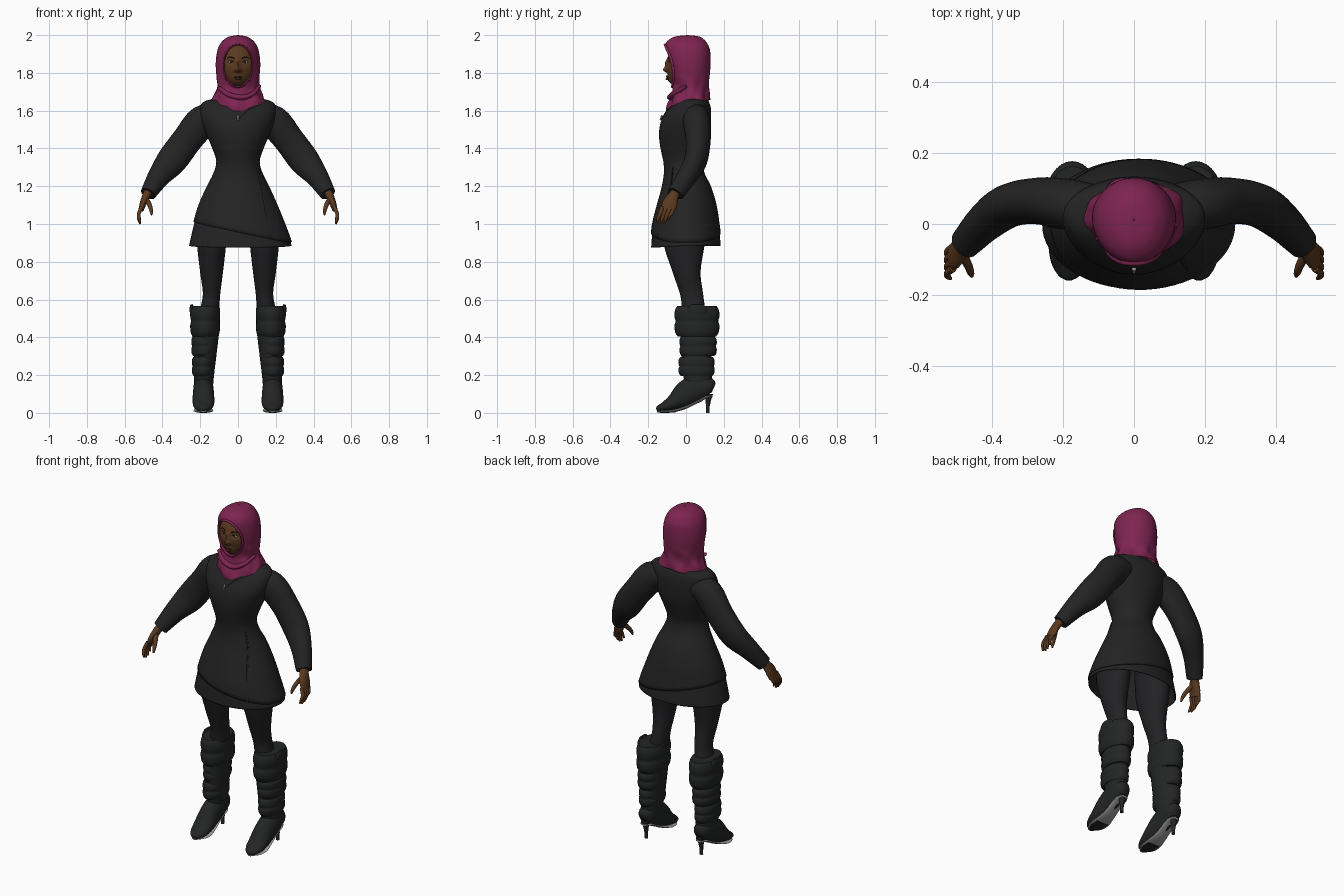
import bpy, bmesh
from math import sin, cos, asin, pi, sqrt, exp, radians
from mathutils import Vector

if "Cube" in bpy.data.objects:
    bpy.data.objects.remove(bpy.data.objects["Cube"])


def material(name, r, g, b):
    m = bpy.data.materials.new(name)
    m.use_nodes = True
    m.diffuse_color = (r, g, b, 1)
    bsdf = m.node_tree.nodes["Principled BSDF"]
    bsdf.inputs["Base Color"].default_value = (r, g, b, 1)
    bsdf.inputs["Roughness"].default_value = 0.8
    return m


COAT = material("charcoal coat", .017, .017, .017)
TIGHTS = material("black tights", .016, .016, .018)
LEATHER = material("black leather", .017, .018, .018)
SCARF = material("magenta scarf", .21, .018, .083)
SKIN = material("brown skin", .105, .042, .014)
LIP = material("dark lips", .07, .022, .012)
WHITE = material("eye white", .4, .36, .3)
DARK = material("dark brown", .012, .008, .006)
SOLE = material("grey sole", .33, .32, .32)


def finish(name, bm, mat, mirror=False, thick=0):
    bmesh.ops.remove_doubles(bm, verts=bm.verts, dist=.0002)
    bmesh.ops.recalc_face_normals(bm, faces=bm.faces)
    me = bpy.data.meshes.new(name)
    bm.to_mesh(me)
    bm.free()
    me.materials.append(mat)
    ob = bpy.data.objects.new(name, me)
    bpy.context.collection.objects.link(ob)
    bpy.ops.object.select_all(action='DESELECT')
    ob.select_set(True)
    bpy.context.view_layer.objects.active = ob
    bpy.ops.object.shade_smooth_by_angle(angle=radians(50))
    if thick:
        sol = ob.modifiers.new("thickness", 'SOLIDIFY')
        sol.thickness = thick
    if mirror:
        ob.modifiers.new("mirror", 'MIRROR')
    return ob


def interp(rows, k):
    """Smooth curve through rows whose first entry is an ascending key."""
    k = min(max(k, rows[0][0]), rows[-1][0])
    i = 0
    while i < len(rows) - 2 and k > rows[i + 1][0]:
        i += 1
    def slope(n, c):
        a, b = rows[max(n - 1, 0)], rows[min(n + 1, len(rows) - 1)]
        return (b[c] - a[c]) / (b[0] - a[0])
    p, q = rows[i], rows[i + 1]
    h = q[0] - p[0]
    t = (k - p[0]) / h
    return [(2*t**3 - 3*t*t + 1) * p[c] + (3*t*t - 2*t**3) * q[c]
            + h * ((t**3 - 2*t*t + t) * slope(i, c) + (t**3 - t*t) * slope(i + 1, c))
            for c in range(1, len(p))]


def stitch(bm, grid):
    for r0, r1 in zip(grid, grid[1:]):
        for j in range(len(r0) - 1):
            bm.faces.new((r0[j], r0[j + 1], r1[j + 1], r1[j]))


def tube(name, pts, mat, ref=(1, 0, 0), mirror=True, sides=20, steps=4):
    """Sweep an ellipse along points (x, y, z, radius along ref, other radius)."""
    rows = [(i, *p) for i, p in enumerate(pts)]
    rings = [interp(rows, i / steps) for i in range((len(pts) - 1) * steps + 1)]
    bm, grid = bmesh.new(), []
    for i, r in enumerate(rings):
        a, b = rings[max(i - 1, 0)], rings[min(i + 1, len(rings) - 1)]
        tan = (Vector(b[:3]) - Vector(a[:3])).normalized()
        u = Vector(ref)
        u = (u - tan * u.dot(tan)).normalized()
        v = tan.cross(u)
        ring = [bm.verts.new(Vector(r[:3]) + u * r[3] * cos(2*pi*j/sides)
                             + v * r[4] * sin(2*pi*j/sides)) for j in range(sides)]
        grid.append(ring + ring[:1])
    stitch(bm, grid)
    bm.faces.new(grid[0][:-1])
    bm.faces.new(grid[-1][:-1])
    return finish(name, bm, mat, mirror)


def surf(rows, a, z, grow=0):
    """Point on a body profile; rows are (z, centre x, front y, back y, half width)."""
    cx, yf, yb, rx = interp(rows, z)
    return Vector((cx + (rx + grow) * sin(a),
                   (yf + yb) / 2 - ((yb - yf) / 2 + grow) * cos(a), z))


def shell(name, rows, top, hem, mat, gap=lambda z: 0, grow=lambda a, z: 0, nr=48, nc=64):
    bm, grid = bmesh.new(), []
    for i in range(nr + 1):
        row = []
        for j in range(nc + 1):
            a = 2 * pi * j / nc
            z = top + (hem(a) - top) * (i / nr) ** 1.4
            g = gap(z)
            a = g + (2 * pi - 2 * g) * j / nc
            row.append(bm.verts.new(surf(rows, a, z, grow(a, z))))
        grid.append(row)
    stitch(bm, grid)
    return finish(name, bm, mat, thick=.006)


# Coat: fitted bodice, flared skirt with slanted wrap hem over a lower layer
body = [(.86, .012, -.192, .192, .282), (.9, .012, -.19, .19, .275), (1, .006, -.18, .178, .245),
        (1.1, 0, -.155, .162, .21), (1.2, 0, -.128, .132, .165), (1.27, 0, -.117, .098, .13),
        (1.33, 0, -.12, .088, .115), (1.4, 0, -.135, .105, .136), (1.48, 0, -.143, .128, .17),
        (1.55, 0, -.13, .133, .195), (1.61, 0, -.095, .132, .2), (1.645, 0, -.06, .122, .185),
        (1.665, 0, -.03, .105, .12), (1.675, 0, .03, .06, .02)]
shell("coat", body, 1.675, lambda a: max(.905, .955 - .055 * sin(a)), COAT)
shell("coat_lower_layer", body, 1.15, lambda a: .885 - .01 * max(0, cos(a)), COAT,
      grow=lambda a, z: -.007)


def seam(name, pts):
    path = []
    for x, z in pts:
        cx, rx = interp(body, z)[0], interp(body, z)[3]
        path.append((*surf(body, asin((x - cx) / rx), z), .005, .004))
    tube(name, path, COAT, mirror=False, sides=8)


seam("wrap_edge", [(.1, 1.3), (.125, 1.2), (.145, 1.08), (.17, .925)])
seam("lapel_edge", [(0, 1.555), (.045, 1.6), (.1, 1.63)])
tube("zip_pull", [(0, -.127, 1.575, .006, .005), (0, -.136, 1.55, .004, .004)], SOLE, mirror=False)

# Sleeves
tube("sleeve", [(.1, .05, 1.57, .06, .06), (.185, .055, 1.545, .072, .085), (.268, .065, 1.447, .066, .08),
                (.35, .052, 1.337, .06, .08), (.418, .005, 1.252, .053, .06),
                (.476, -.055, 1.16, .045, .042)], COAT, ref=(0, 1, 0), sides=28)

# Hands
Y = (0, 1, 0)
tube("palm", [(.468, -.045, 1.18, .026, .024), (.485, -.066, 1.15, .028, .022),
              (.502, -.085, 1.11, .04, .018), (.513, -.095, 1.075, .036, .014)], SKIN, ref=Y)
for n, finger in enumerate(("index", "middle", "ring", "little")):
    y, drop = -.125 + .02 * n, (.008, 0, .004, .02)[n]
    tube(finger + "_finger", [(.51, y, 1.09, .011, .011), (.525, y - .012, 1.055, .01, .01),
                              (.525, y - .022, 1.025 + drop, .009, .009),
                              (.517, y - .028, 1.0 + drop, .005, .005)], SKIN, ref=Y, sides=10)
tube("thumb", [(.488, -.08, 1.135, .016, .014), (.468, -.115, 1.1, .013, .012),
               (.46, -.137, 1.072, .01, .01), (.457, -.147, 1.048, .005, .005)], SKIN, ref=Y, sides=12)

# Legs
tube("leg", [(.125, -.01, 1.06, .08, .1), (.138, -.008, .95, .08, .11), (.14, -.008, .88, .076, .106),
             (.14, .006, .74, .06, .072), (.14, .03, .63, .046, .06), (.15, .04, .54, .05, .062),
             (.16, .05, .45, .05, .06)], TIGHTS, sides=28)

# Boots: shaft, three puffed bands, foot, sole and stiletto heel
tube("boot_shaft", [(.168, .05, .555, .073, .088), (.168, .053, .45, .07, .085), (.174, .055, .3, .059, .08),
                    (.18, .062, .2, .053, .076), (.182, .066, .12, .048, .068)], LEATHER, sides=28)
for part, x, y, lo, hi, rx, ry in (("upper", .174, .058, .405, .565, .079, .119),
                                   ("middle", .181, .064, .3, .405, .066, .099),
                                   ("lower", .184, .056, .195, .297, .06, .096)):
    h = hi - lo
    prof = ((0, .86), (.14, .97), (.36, 1), (.5, .95), (.66, 1), (.86, .98), (1, .88))
    tube("boot_band_" + part, [(x, y, lo + h * t, rx * s, ry * s) for t, s in prof],
         LEATHER, sides=32, steps=3)
tube("boot_side_flap", [(.236, .06, .5, .014, .05), (.243, .06, .55, .014, .05),
                        (.246, .06, .575, .006, .03)], LEATHER)
tube("boot_foot", [(.183, .146, .13, .02, .024), (.183, .125, .137, .043, .05), (.183, .07, .135, .052, .072),
                   (.183, 0, .1, .056, .07), (.183, -.06, .058, .058, .046), (.183, -.11, .034, .05, .028),
                   (.183, -.145, .022, .03, .017), (.183, -.157, .018, .01, .008)], LEATHER, sides=24)
tube("boot_sole", [(.183, .14, .088, .02, .006), (.183, .11, .085, .036, .008), (.183, .06, .06, .036, .008),
                   (.183, 0, .03, .042, .008), (.183, -.06, .012, .052, .007),
                   (.183, -.11, .008, .046, .006), (.183, -.153, .009, .014, .006)], SOLE)
tube("toe_pad", [(.183, -.05, .01, .04, .006), (.183, -.1, .005, .04, .005),
                 (.183, -.145, .006, .014, .005)], LEATHER)
tube("boot_heel", [(.183, .118, .1, .028, .026), (.183, .118, .07, .016, .016),
                   (.183, .115, .03, .01, .01), (.183, .115, 0, .01, .01)], LEATHER, sides=14)

# Head: an ellipsoid with modelled nose, lips, chin and eye sockets
BUMPS = [(0, 1.85, .01, .028, .012), (0, 1.815, .015, .014, .022), (0, 1.75, .03, .02, .022),
         (0, 1.775, .024, .013, .014), (.038, 1.857, .018, .012, -.008), (-.038, 1.857, .018, .012, -.008)]


def bump(x, z):
    return sum(k * exp(-((x - bx) / sx) ** 2 - ((z - bz) / sz) ** 2) for bx, bz, sx, sz, k in BUMPS)


def face_y(x, z):
    return -.1 * sqrt(max(0, 1 - (x / .1) ** 2 - ((z - 1.84) / .125) ** 2)) - bump(x, z)


bm = bmesh.new()
bmesh.ops.create_uvsphere(bm, u_segments=80, v_segments=60, radius=1)
for v in bm.verts:
    front = max(0, -v.co.y) ** .5
    v.co = (v.co.x * .1, v.co.y * .1, 1.84 + v.co.z * .125)
    v.co.y -= bump(v.co.x, v.co.z) * front
finish("head", bm, SKIN)
tube("neck", [(0, .03, 1.78, .055, .055), (0, .03, 1.62, .055, .055)], SKIN, mirror=False)


def ball(name, x, y, z, size, mat):
    b = bmesh.new()
    bmesh.ops.create_uvsphere(b, u_segments=20, v_segments=12, radius=1)
    for v in b.verts:
        v.co = Vector((x + v.co.x * size[0], y + v.co.y * size[1], z + v.co.z * size[2]))
    finish(name, b, mat, mirror=True)


ball("eye", .038, face_y(.038, 1.857) + .001, 1.857, (.014, .005, .006), WHITE)
ball("iris", .038, face_y(.038, 1.857) - .002, 1.857, (.0055, .003, .0055), DARK)
ball("nostril", .011, face_y(.011, 1.81) + .002, 1.81, (.008, .008, .006), SKIN)


def on_face(name, pts, r, mat, mirror):
    tube(name, [(x, face_y(x, z), z, r * s, r * s) for x, z, s in pts], mat, ref=Y, mirror=mirror, sides=8)


on_face("eyelid", [(.023, 1.857, .5), (.037, 1.864, 1), (.053, 1.859, .5)], .0025, DARK, True)
on_face("eyebrow", [(.018, 1.876, .7), (.038, 1.884, 1), (.058, 1.877, .4)], .003, DARK, True)
on_face("upper_lip", [(-.024, 1.776, .2), (-.008, 1.781, 1), (.008, 1.781, 1), (.024, 1.776, .2)], .005, LIP, False)
on_face("lower_lip", [(-.022, 1.774, .2), (0, 1.768, 1), (.022, 1.774, .2)], .0065, LIP, False)

# Head scarf with an oval face opening, a rolled rim and soft drape folds
scarf = [(1.55, .006, -.098, .128, .145), (1.6, .005, -.1, .13, .148), (1.64, .004, -.092, .13, .145),
         (1.68, .002, -.078, .124, .131), (1.72, 0, -.07, .119, .113), (1.78, 0, -.085, .125, .114),
         (1.85, 0, -.1, .13, .118), (1.92, 0, -.112, .127, .109), (1.96, 0, -.105, .11, .09),
         (1.985, 0, -.076, .085, .062), (1.995, 0, -.045, .06, .037), (2, 0, .008, .012, .002)]


def opening(z):
    w = .078 * sqrt(max(0, 1 - ((z - 1.838) / .112) ** 2))
    return asin(min(.95, w / interp(scarf, z)[3]))


def folds(a, z):
    depth = min(1, max(0, (1.8 - z) / .12))
    return depth * (.005 * sin(5 * a + 40 * z) + .003 * sin(9 * a - 30 * z + 1))


shell("head_scarf", scarf, 2, lambda a: 1.615 - .045 * cos(a), SCARF,
      gap=opening, grow=folds, nr=80, nc=80)
rim = []
for n in range(33):
    t = 2 * pi * n / 32
    z = 1.838 + .112 * sin(t)
    rim.append((*surf(scarf, asin(.078 * cos(t) / interp(scarf, z)[3]), z), .009, .006))
tube("scarf_rim", rim, SCARF, ref=Y, mirror=False, sides=10, steps=2)
tube("scarf_fold", [(-.1, -.035, 1.72, .012, .01), (-.05, -.07, 1.685, .016, .014), (.02, -.083, 1.67, .018, .014),
                    (.08, -.06, 1.69, .015, .012), (.115, .0, 1.73, .01, .008)], SCARF, ref=Y, mirror=False)
